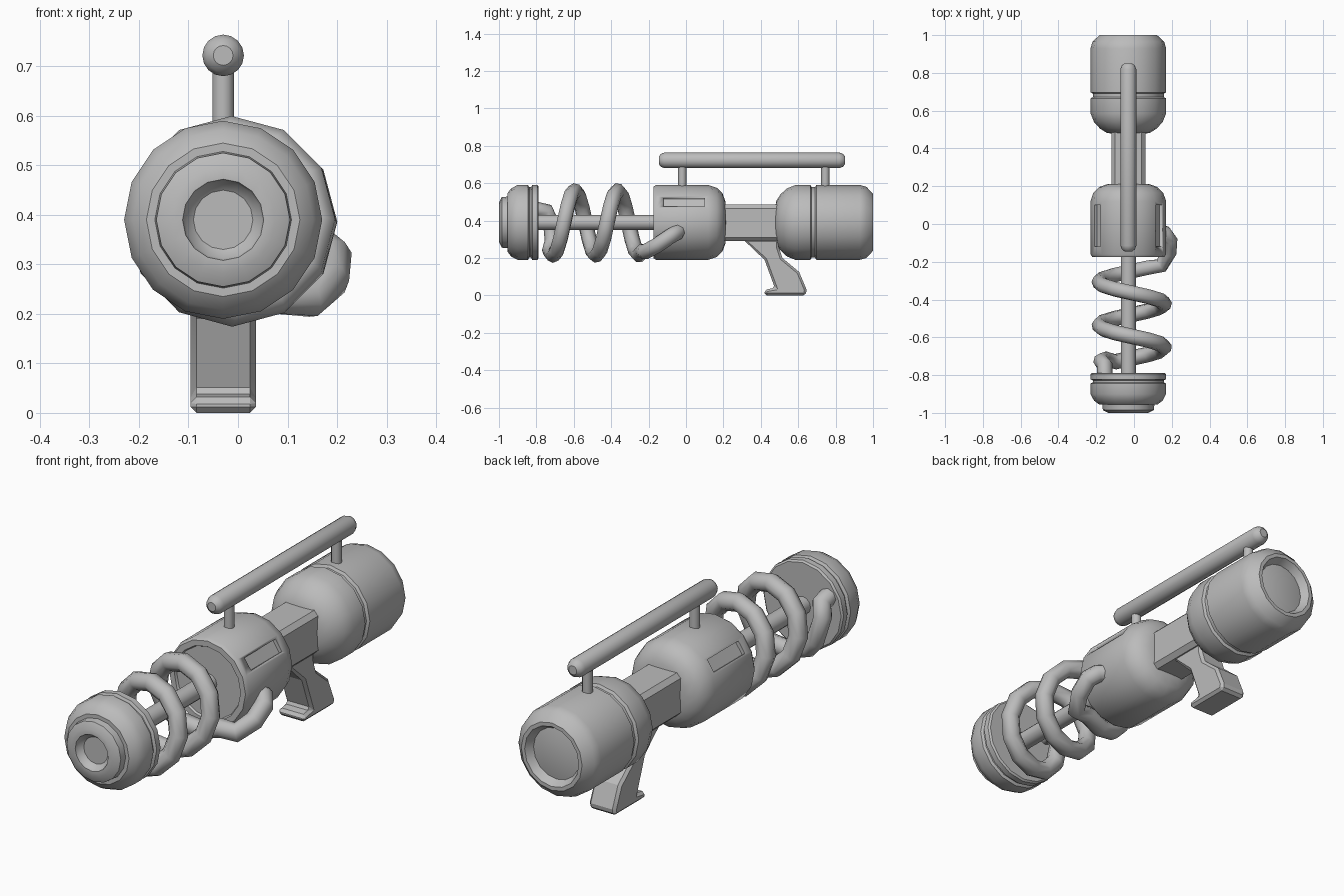
import bpy, bmesh, math
from mathutils import Vector

if "Cube" in bpy.data.objects:
    bpy.data.objects.remove(bpy.data.objects["Cube"])

CX, CZ = -0.03, 0.39          # long axis of the tool
SIDES = 16

grey = bpy.data.materials.new("plain grey")
grey.use_nodes = True
grey.diffuse_color = (0.5, 0.5, 0.5, 1)
grey.node_tree.nodes["Principled BSDF"].inputs["Base Color"].default_value = (0.5, 0.5, 0.5, 1)


def select(ob):
    bpy.ops.object.select_all(action='DESELECT')
    ob.select_set(True)
    bpy.context.view_layer.objects.active = ob


def finish(name, bm, angle=35):
    bmesh.ops.recalc_face_normals(bm, faces=bm.faces)
    me = bpy.data.meshes.new(name)
    bm.to_mesh(me)
    bm.free()
    me.materials.append(grey)
    ob = bpy.data.objects.new(name, me)
    bpy.context.collection.objects.link(ob)
    select(ob)
    bpy.ops.object.shade_smooth_by_angle(angle=math.radians(angle))
    return ob


def lathe(name, profile, x=CX, z=CZ, sides=SIDES, upright=False):
    """Turn (position, radius) pairs about the y axis, or about z if upright."""
    bm = bmesh.new()
    rings = []
    for p, r in profile:
        ring = []
        for i in range(sides):
            a = math.tau * i / sides
            c, s = r * math.cos(a), r * math.sin(a)
            ring.append(bm.verts.new((CX + c, x + s, p) if upright else (x + c, p, z + s)))
        rings.append(ring)
    for a, b in zip(rings, rings[1:]):
        for i in range(sides):
            j = (i + 1) % sides
            bm.faces.new((a[i], a[j], b[j], b[i]))
    bm.faces.new(rings[0])
    bm.faces.new(rings[-1])
    return finish(name, bm)


def extrude_side(name, outline, half, bevel):
    """Extrude a (y, z) outline across x and bevel its edges."""
    bm = bmesh.new()
    face = bm.faces.new([bm.verts.new((CX - half, y, z)) for y, z in outline])
    out = bmesh.ops.extrude_face_region(bm, geom=[face])["geom"]
    bmesh.ops.translate(bm, vec=(2 * half, 0, 0),
                        verts=[v for v in out if isinstance(v, bmesh.types.BMVert)])
    bmesh.ops.recalc_face_normals(bm, faces=bm.faces)
    edges = [e for e in bm.edges if e.calc_face_angle(0) > math.radians(60)]
    bmesh.ops.bevel(bm, geom=edges, offset=bevel, segments=1, affect='EDGES')
    return finish(name, bm, 25)


# Front nozzle head with stepped muzzle, recess and groove
lathe("nozzle_head", [(-0.97, 0.06), (-0.985, 0.078), (-1.0, 0.082), (-1.0, 0.105), (-0.985, 0.135),
                      (-0.955, 0.138), (-0.955, 0.155), (-0.935, 0.182), (-0.9, 0.2),
                      (-0.845, 0.2), (-0.838, 0.188), (-0.828, 0.188), (-0.822, 0.2),
                      (-0.795, 0.2), (-0.788, 0.192)])
lathe("centre_rod", [(-0.8, 0.04), (-0.15, 0.04)], sides=12)

# Middle housing with a shallow front dish and rounded rear
housing = lathe("middle_housing", [(-0.165, 0.16), (-0.175, 0.165), (-0.175, 0.19), (-0.16, 0.2),
                                   (0.12, 0.2), (0.165, 0.185), (0.195, 0.155), (0.21, 0.115),
                                   (0.215, 0.07)])

# Slots cut on both upper flanks of the housing
for side in (-1, 1):
    a = math.radians(33.75)
    bm = bmesh.new()
    bmesh.ops.create_cube(bm, size=1)
    bmesh.ops.scale(bm, vec=(0.04, 0.22, 0.058), verts=bm.verts)
    cutter = finish("slot_cutter", bm)
    cutter.location = (CX + side * 0.2 * math.cos(a), -0.01, CZ + 0.2 * math.sin(a))
    cutter.rotation_euler.y = -side * a
    cutter.hide_render = True
    mod = housing.modifiers.new("slot", 'BOOLEAN')
    mod.object = cutter
    mod.operation = 'DIFFERENCE'
    mod.solver = 'EXACT'
    select(housing)
    bpy.ops.object.modifier_apply(modifier=mod.name)
    bpy.data.objects.remove(cutter)

# Rear tank with groove and recessed end
lathe("rear_tank", [(0.475, 0.07), (0.483, 0.115), (0.505, 0.15), (0.54, 0.182), (0.585, 0.2),
                    (0.665, 0.2), (0.672, 0.188), (0.69, 0.188), (0.697, 0.2), (0.93, 0.2),
                    (0.965, 0.19), (1.0, 0.152), (1.0, 0.135), (0.965, 0.115), (0.975, 0.06)])

# Square connecting beam
extrude_side("connecting_beam", [(0.15, 0.29), (0.55, 0.29), (0.55, 0.485), (0.15, 0.485)], 0.09, 0.02)

# Grip under the beam with flared foot
extrude_side("grip", [(0.31, 0.3), (0.315, 0.29), (0.42, 0.19), (0.475, 0.04), (0.42, 0.03), (0.42, 0),
                      (0.64, 0), (0.645, 0.03), (0.605, 0.125), (0.515, 0.2), (0.495, 0.26),
                      (0.495, 0.3)], 0.066, 0.012)

# Carrying rail and its two posts
lathe("top_rail", [(-0.145, 0.02), (-0.135, 0.034), (-0.115, 0.042), (0.82, 0.042),
                   (0.84, 0.034), (0.85, 0.02)], z=0.722)
for label, y in (("front_post", -0.02), ("rear_post", 0.745)):
    lathe(label, [(0.56, 0.022), (0.71, 0.022)], x=y, sides=12, upright=True)

# Coiled hose: straight start, two helical turns, bend into the housing
STEPS, TURNS, COIL_R = 12, 2, 0.172
path = [Vector(p) for p in ((-0.155, -0.8, 0.46), (-0.155, -0.745, 0.45), (-0.175, -0.725, 0.4),
                            (-0.145, -0.715, 0.29))]
for i in range(-1, STEPS * TURNS + 2):
    a = math.tau * i / STEPS
    path.append(Vector((-0.012 + COIL_R * math.sin(a), -0.71 + 0.23 * i / STEPS,
                        0.387 - COIL_R * math.cos(a))))
path += [Vector(p) for p in ((0.145, -0.22, 0.232), (0.185, -0.15, 0.27), (0.19, -0.085, 0.315),
                             (0.165, -0.05, 0.335), (0.1, -0.03, 0.35))]
curve = bpy.data.curves.new("coiled_hose", 'CURVE')
curve.dimensions = '3D'
curve.bevel_depth = 0.041
curve.bevel_resolution = 2
curve.use_fill_caps = True
spline = curve.splines.new('POLY')
spline.points.add(len(path) - 1)
for point, p in zip(spline.points, path):
    point.co = (*p, 1)
curve.materials.append(grey)
hose = bpy.data.objects.new("coiled_hose", curve)
bpy.context.collection.objects.link(hose)
select(hose)
bpy.ops.object.convert(target='MESH')
bpy.ops.object.shade_smooth_by_angle(angle=math.radians(50))
